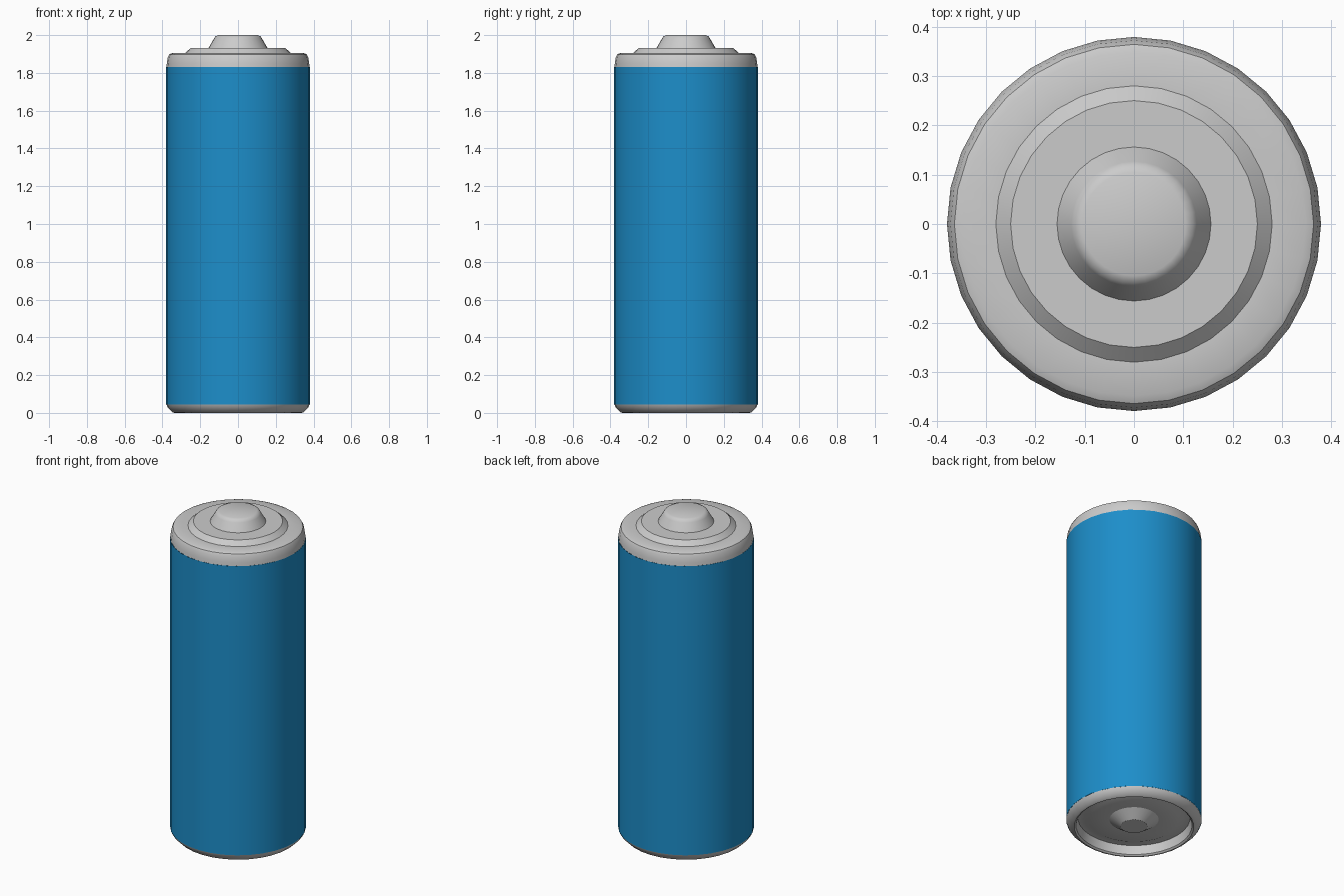
import bpy, bmesh, math

if "Cube" in bpy.data.objects:
    bpy.data.objects.remove(bpy.data.objects["Cube"])

SIDES = 32


def lathe(name, profile, color=None):
    """Revolve (radius, z) points, listed bottom to top along the outside, around z."""
    bm = bmesh.new()
    rings = []
    for r, z in profile:
        if r == 0:
            rings.append([bm.verts.new((0, 0, z))] * SIDES)
        else:
            rings.append([bm.verts.new((r * math.cos(2 * math.pi * i / SIDES),
                                        r * math.sin(2 * math.pi * i / SIDES), z))
                          for i in range(SIDES)])
    for a, b in zip(rings, rings[1:]):
        for i in range(SIDES):
            j = (i + 1) % SIDES
            corners = list(dict.fromkeys((a[i], a[j], b[j], b[i])))
            bm.faces.new(corners)
    mesh = bpy.data.meshes.new(name)
    bm.to_mesh(mesh)
    bm.free()
    obj = bpy.data.objects.new(name, mesh)
    bpy.context.collection.objects.link(obj)
    if color:
        mat = bpy.data.materials.new(name + "_paint")
        mat.diffuse_color = color
        mat.use_nodes = True
        mat.node_tree.nodes["Principled BSDF"].inputs["Base Color"].default_value = mat.diffuse_color
        mesh.materials.append(mat)
    bpy.ops.object.select_all(action='DESELECT')
    obj.select_set(True)
    bpy.context.view_layer.objects.active = obj
    bpy.ops.object.shade_smooth_by_angle(angle=math.radians(35))
    return obj


# Coloured wrapper around the can
lathe("wrapper", [(0.38, 0.045), (0.38, 1.83)], (0.012, 0.27, 0.59, 1))

# Top cap: rounded shoulder, raised step and contact button
lathe("top_cap", [(0.379, 1.83), (0.377, 1.85), (0.372, 1.882), (0.364, 1.898),
                  (0.348, 1.905), (0.28, 1.905), (0.25, 1.932)])
lathe("top_plate", [(0.25, 1.932), (0.156, 1.932)])
lathe("top_button", [(0.156, 1.932), (0.127, 1.982), (0.12, 1.993),
                     (0.105, 2.0), (0, 2.0)])

# Bottom cap: chamfered rim, recessed plate with step and small button
lathe("bottom_cap", [(0, 0.003), (0.075, 0.003), (0.085, 0.01), (0.138, 0.047),
                     (0.25, 0.047), (0.28, 0.06), (0.315, 0.06), (0.325, 0.008),
                     (0.335, 0.0), (0.345, 0.002), (0.373, 0.03), (0.379, 0.045)])
